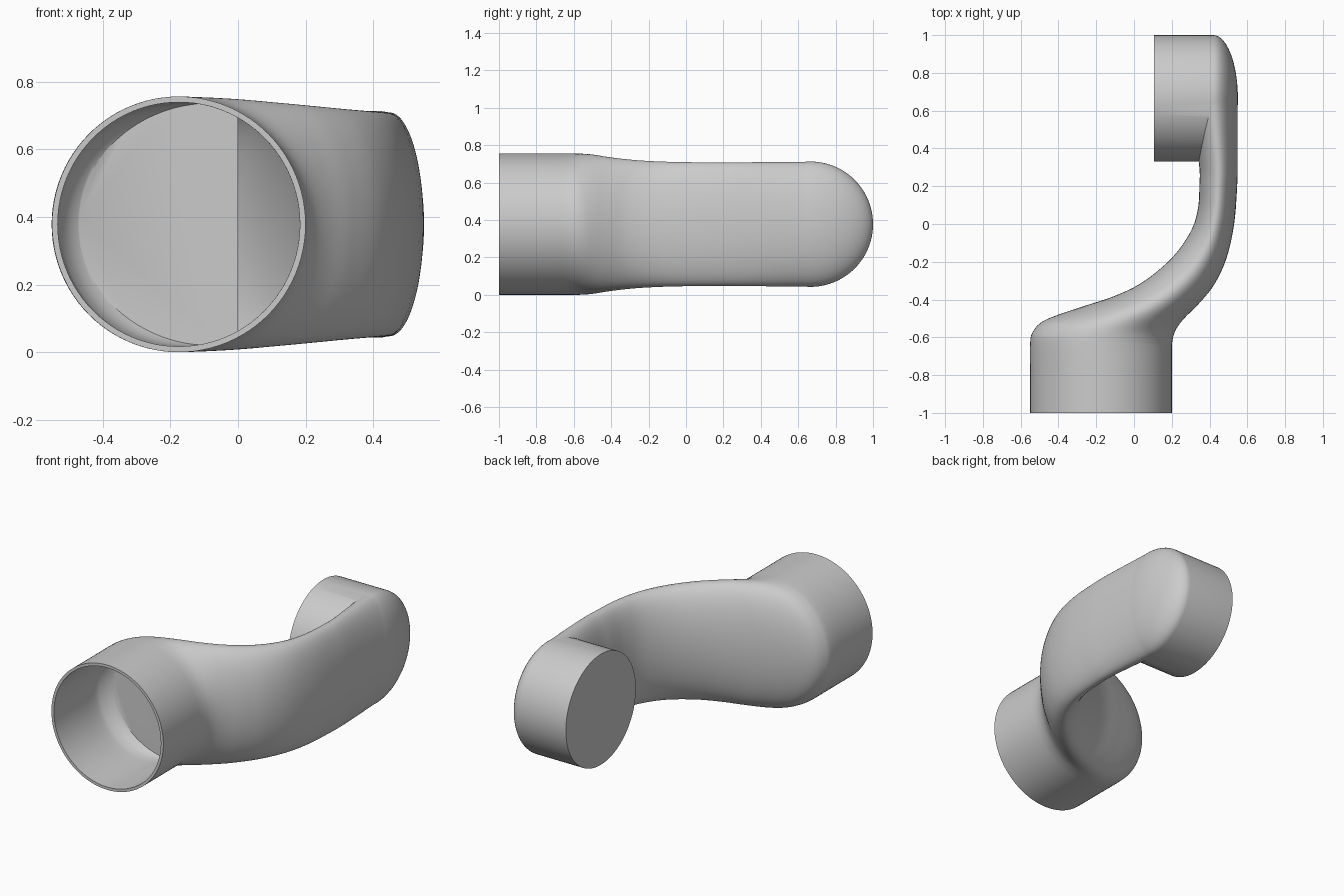
import bpy, bmesh, math
from mathutils import Vector, Matrix

cube = bpy.data.objects.get("Cube")
if cube:
    bpy.data.objects.remove(cube)

grey = bpy.data.materials.new("plain_grey")
grey.use_nodes = True
GREY = (0.6, 0.6, 0.6, 1)
grey.diffuse_color = GREY
grey.node_tree.nodes["Principled BSDF"].inputs["Base Color"].default_value = GREY

MID = 0.378     # height of the duct centre line
WALL = 0.017    # duct wall thickness
SIDES = 96

# Duct sections: left x, left y, right x, right y, half height
SECTIONS = [
    (-0.55, -1, 0.2, -1, 0.378),
    (-0.55, -0.8, 0.2, -0.8, 0.378),
    (-0.55, -0.63, 0.2, -0.67, 0.378),
    (-0.535, -0.57, 0.202, -0.63, 0.378),
    (-0.49, -0.52, 0.207, -0.6, 0.377),
    (-0.4, -0.48, 0.217, -0.57, 0.375),
    (-0.25, -0.43, 0.237, -0.535, 0.37),
    (-0.1, -0.38, 0.275, -0.49, 0.362),
    (0.05, -0.305, 0.345, -0.42, 0.352),
    (0.2, -0.18, 0.425, -0.32, 0.341),
    (0.3, -0.04, 0.49, -0.18, 0.334),
    (0.338, 0.08, 0.53, 0, 0.331),
    (0.346, 0.2, 0.546, 0.2, 0.33),
    (0.343, 0.33, 0.549, 0.34, 0.331),
    (0.29, 0.67, 0.549, 0.67, 0.334),
]


def make_object(name, bm):
    bmesh.ops.recalc_face_normals(bm, faces=bm.faces)
    mesh = bpy.data.meshes.new(name)
    bm.to_mesh(mesh)
    bm.free()
    mesh.materials.append(grey)
    obj = bpy.data.objects.new(name, mesh)
    bpy.context.collection.objects.link(obj)
    return obj


def loft(name, rings):
    """Skin equal rings of points and close both ends."""
    bm = bmesh.new()
    loops = [[bm.verts.new(p) for p in ring] for ring in rings]
    for a, b in zip(loops, loops[1:]):
        for i in range(len(a)):
            j = (i + 1) % len(a)
            bm.faces.new((a[i], a[j], b[j], b[i]))
    bm.faces.new(loops[0])
    bm.faces.new(loops[-1])
    return make_object(name, bm)


def smooth_sections(steps=5):
    """Catmull-Rom interpolation through the key sections."""
    keys = [Vector(s) for s in SECTIONS]
    out = []
    for i in range(len(keys) - 1):
        p0, p1, p2 = keys[max(i - 1, 0)], keys[i], keys[i + 1]
        p3 = keys[min(i + 2, len(keys) - 1)]
        for k in range(steps):
            t = k / steps
            out.append(p1 + (p2 - p0) * (t / 2)
                       + (2 * p0 - 5 * p1 + 4 * p2 - p3) * (t * t / 2)
                       + (3 * p1 - p0 - 3 * p2 + p3) * (t ** 3 / 2))
    return out + [keys[-1]]


def ellipse(section, inset=0.0):
    lx, ly, rx, ry, h = section
    left, right = Vector((lx, ly, MID)), Vector((rx, ry, MID))
    half = (right - left) / 2
    centre = (left + right) / 2
    half *= 1 - inset / half.length
    up = Vector((0, 0, h - inset))
    angles = [math.tau * i / SIDES for i in range(SIDES)]
    return [centre + half * math.cos(a) + up * math.sin(a) for a in angles]


def combine(target, tool, operation):
    mod = target.modifiers.new(operation.lower(), 'BOOLEAN')
    mod.operation = operation
    mod.solver = 'EXACT'
    mod.object = tool
    bpy.context.view_layer.objects.active = target
    bpy.ops.object.modifier_apply(modifier=mod.name)
    bpy.data.objects.remove(tool)


# Swept duct body
sections = smooth_sections()
duct = loft("curved_duct", [ellipse(s) for s in sections])

# Closed round outlet with a domed outer side
radius, dome = 0.335, 0.13
profile = [(0.105, radius), (0.42, radius)]
for i in range(1, 16):
    a = math.pi / 2 * i / 16
    profile.append((0.42 + dome * math.sin(a), radius * math.cos(a)))
profile.append((0.42 + dome, 0.004))
outlet = loft("outlet", [
    [(x, 0.665 + r * math.cos(math.tau * i / SIDES),
      MID + r * math.sin(math.tau * i / SIDES)) for i in range(SIDES)]
    for x, r in profile])
combine(duct, outlet, 'UNION')

# Inner channel, stopped on one side by a flat baffle
inner = [ellipse(s, WALL) for s in sections[:-8]]
inner.insert(0, [p - Vector((0, 0.05, 0)) for p in inner[0]])
channel = loft("inner_channel", inner)
bm = bmesh.new()
bmesh.ops.create_cube(bm, size=1, matrix=Matrix.Translation((-0.5, -0.02, MID))
                      @ Matrix.Diagonal((1, 1, 1, 1)))
baffle = make_object("baffle_block", bm)
combine(channel, baffle, 'DIFFERENCE')
combine(duct, channel, 'DIFFERENCE')

# Smooth shading with sharp rims
bpy.ops.object.select_all(action='DESELECT')
duct.select_set(True)
bpy.context.view_layer.objects.active = duct
bpy.ops.object.shade_smooth_by_angle(angle=math.radians(35))
